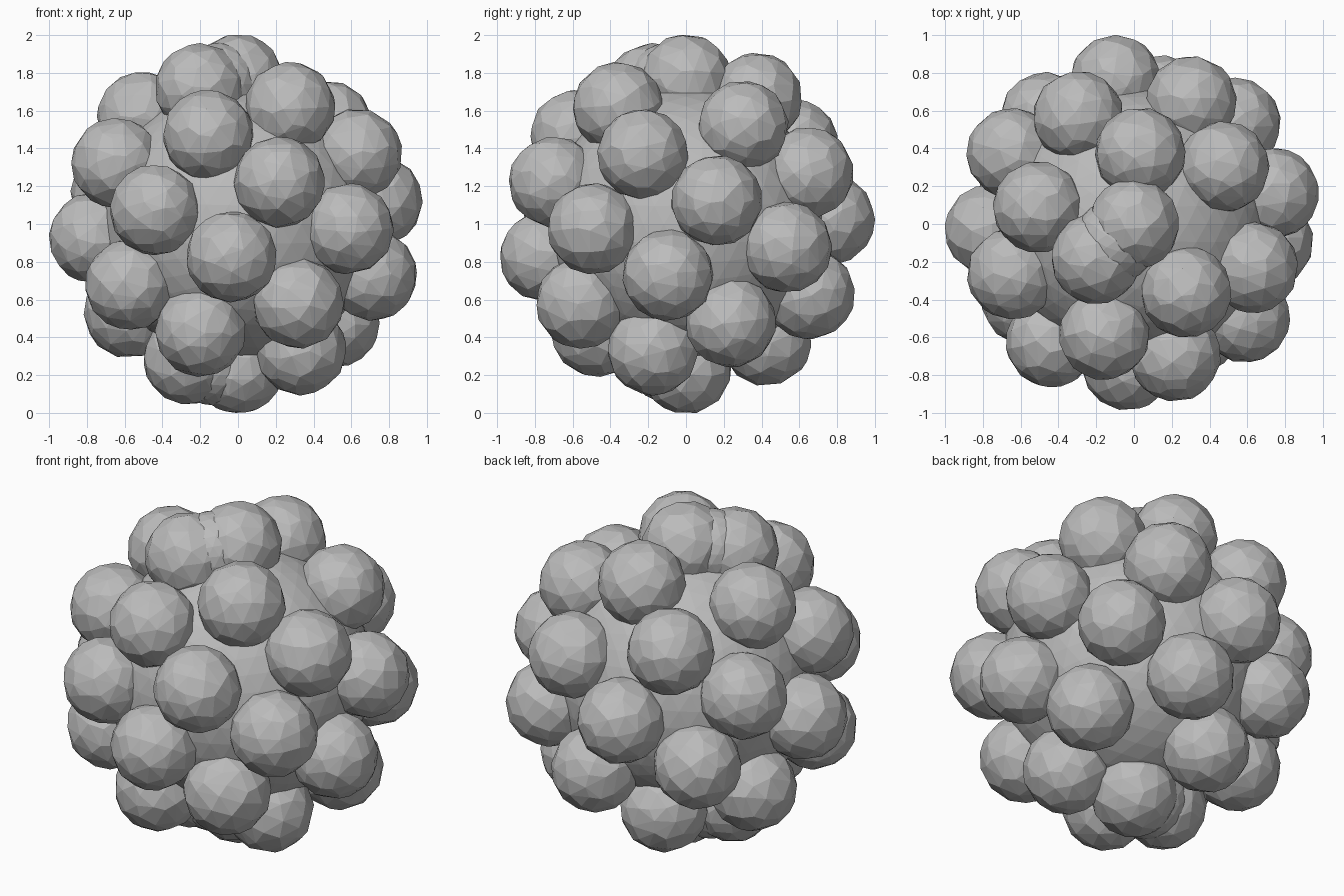
import bpy, bmesh, math, random
from mathutils import Vector

random.seed(4)
cube = bpy.data.objects.get("Cube")
if cube:
    bpy.data.objects.remove(cube, do_unlink=True)

COUNT = 32            # knobs on the spiral
CENTRE = Vector((0, 0, 1))
CORE_RADIUS = 0.732
KNOB_RADIUS = 0.24
BRIDGE_RADIUS = 0.22
KNOB_DISTANCE = 0.765
GOLDEN_ANGLE = math.pi * (3 - math.sqrt(5))

grey = bpy.data.materials.new("plain grey")
grey.use_nodes = True
colour = (0.5, 0.5, 0.5, 1)
grey.diffuse_color = colour
grey.node_tree.nodes["Principled BSDF"].inputs["Base Color"].default_value = colour


def ball_mesh(name, radius, subdivisions=3):
    """Flat-shaded triangulated ball."""
    bm = bmesh.new()
    bmesh.ops.create_icosphere(bm, subdivisions=subdivisions, radius=radius)
    mesh = bpy.data.meshes.new(name)
    bm.to_mesh(mesh)
    bm.free()
    mesh.materials.append(grey)
    return mesh


def place(name, mesh, location):
    obj = bpy.data.objects.new(name, mesh)
    obj.location = location
    bpy.context.scene.collection.objects.link(obj)
    return obj


def spiral_point(i):
    """Centre of knob i on a golden spiral from the top pole to the bottom pole."""
    height = 1 - 2 * i / (COUNT - 1)
    ring = math.sqrt(max(0, 1 - height * height))
    angle = i * GOLDEN_ANGLE
    direction = Vector((ring * math.cos(angle), -ring * math.sin(angle), height))
    return CENTRE + direction * KNOB_DISTANCE


# Central ball
place("core", ball_mesh("core", CORE_RADIUS, 4), CENTRE)

# Knobs with coarse, irregular facets
knob_mesh = ball_mesh("knob", KNOB_RADIUS)
for i in range(COUNT):
    knob = place(f"knob_{i + 1}", knob_mesh, spiral_point(i))
    knob.rotation_euler = [random.uniform(0, math.tau) for _ in range(3)]
    facets = knob.modifiers.new("facets", 'DECIMATE')
    facets.ratio = 0.5

# Fused joint between the two closest knobs at each pole
bridge_mesh = ball_mesh("bridge", BRIDGE_RADIUS)
for name, i in (("top_bridge", 0), ("bottom_bridge", COUNT - 2)):
    place(name, bridge_mesh, (spiral_point(i) + spiral_point(i + 1)) / 2)
